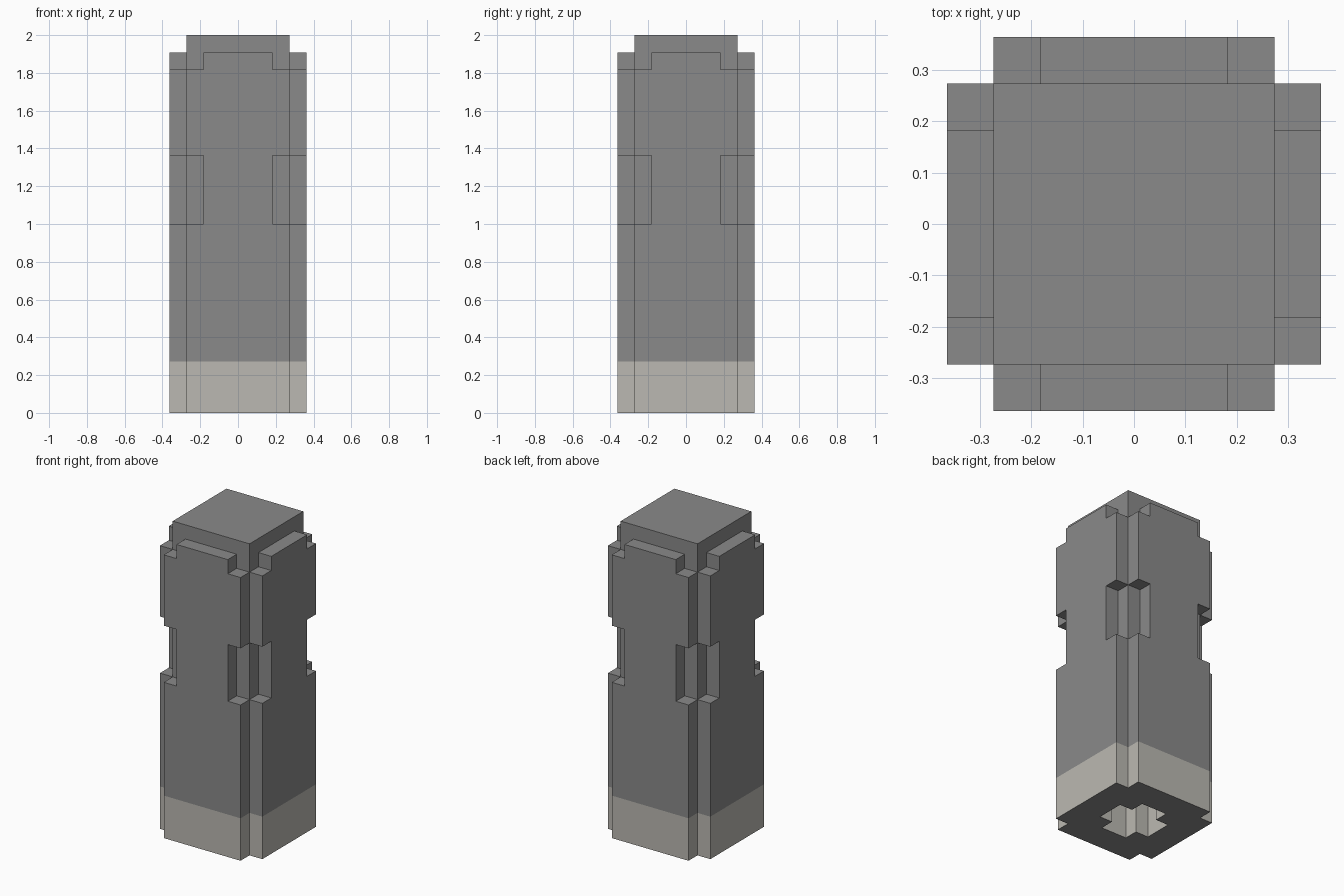
import bpy, bmesh
from math import pi
from mathutils import Matrix

cube = bpy.data.objects.get("Cube")
if cube:
    bpy.data.objects.remove(cube)

U = 2 / 22  # one block unit


def material(name, rgb):
    m = bpy.data.materials.new(name)
    m.use_nodes = True
    m.diffuse_color = (*rgb, 1)
    m.node_tree.nodes["Principled BSDF"].inputs["Base Color"].default_value = (*rgb, 1)
    return m


def new_object(name, bm):
    bmesh.ops.recalc_face_normals(bm, faces=bm.faces)
    mesh = bpy.data.meshes.new(name)
    bm.to_mesh(mesh)
    bm.free()
    ob = bpy.data.objects.new(name, mesh)
    bpy.context.collection.objects.link(ob)
    return ob


def box(name, hx, hy, z0, z1):
    bm = bmesh.new()
    size = Matrix.Diagonal((2 * hx * U, 2 * hy * U, (z1 - z0) * U, 1))
    bmesh.ops.create_cube(bm, size=1, matrix=Matrix.Translation((0, 0, (z0 + z1) / 2 * U)) @ size)
    return new_object(name, bm)


def panel(name, turn):
    # notched outline, mirrored in x, then given thickness
    half = [(3, 0), (3, 11), (2, 11), (2, 15), (3, 15), (3, 20), (2, 20), (2, 21)]
    outline = half + [(-x, z) for x, z in reversed(half)]
    bm = bmesh.new()
    face = bm.faces.new([bm.verts.new((x * U, -4 * U, z * U)) for x, z in outline])
    moved = bmesh.ops.extrude_face_region(bm, geom=[face])["geom"]
    bmesh.ops.translate(bm, vec=(0, 1.5 * U, 0),
                        verts=[v for v in moved if isinstance(v, bmesh.types.BMVert)])
    bmesh.ops.rotate(bm, verts=bm.verts, matrix=Matrix.Rotation(turn, 3, 'Z'))
    return new_object(name, bm)


def combine(target, tool, operation):
    mod = target.modifiers.new(operation, 'BOOLEAN')
    mod.operation, mod.object, mod.solver = operation, tool, 'EXACT'
    bpy.context.view_layer.update()
    result = bpy.data.meshes.new_from_object(
        target.evaluated_get(bpy.context.evaluated_depsgraph_get()))
    target.modifiers.clear()
    target.data = result
    bpy.data.objects.remove(tool)


# Square core with a notched panel on each side
pillar = box("pillar", 3, 3, 0, 22)
for i in range(4):
    combine(pillar, panel("side_panel", i * pi / 2), 'UNION')

# Cross-shaped hollow, open underneath
for hx, hy in ((2, 1), (1, 2)):
    combine(pillar, box("hollow_cutter", hx, hy, -1, 20), 'DIFFERENCE')

# Pale base band below dark stone
bm = bmesh.new()
bm.from_mesh(pillar.data)
bmesh.ops.remove_doubles(bm, verts=bm.verts, dist=0.0005)
bmesh.ops.dissolve_limit(bm, angle_limit=0.01, verts=bm.verts, edges=bm.edges)
bmesh.ops.bisect_plane(bm, geom=bm.verts[:] + bm.edges[:] + bm.faces[:],
                       plane_co=(0, 0, 3 * U), plane_no=(0, 0, 1))
pillar.data.materials.clear()
pillar.data.materials.append(material("dark grey", (0.254, 0.254, 0.254)))
pillar.data.materials.append(material("pale grey", (0.497, 0.485, 0.445)))
for f in bm.faces:
    f.smooth = False
    z = f.calc_center_median().z
    f.material_index = 1 if 0.001 < z < 3 * U else 0
bm.to_mesh(pillar.data)
bm.free()
